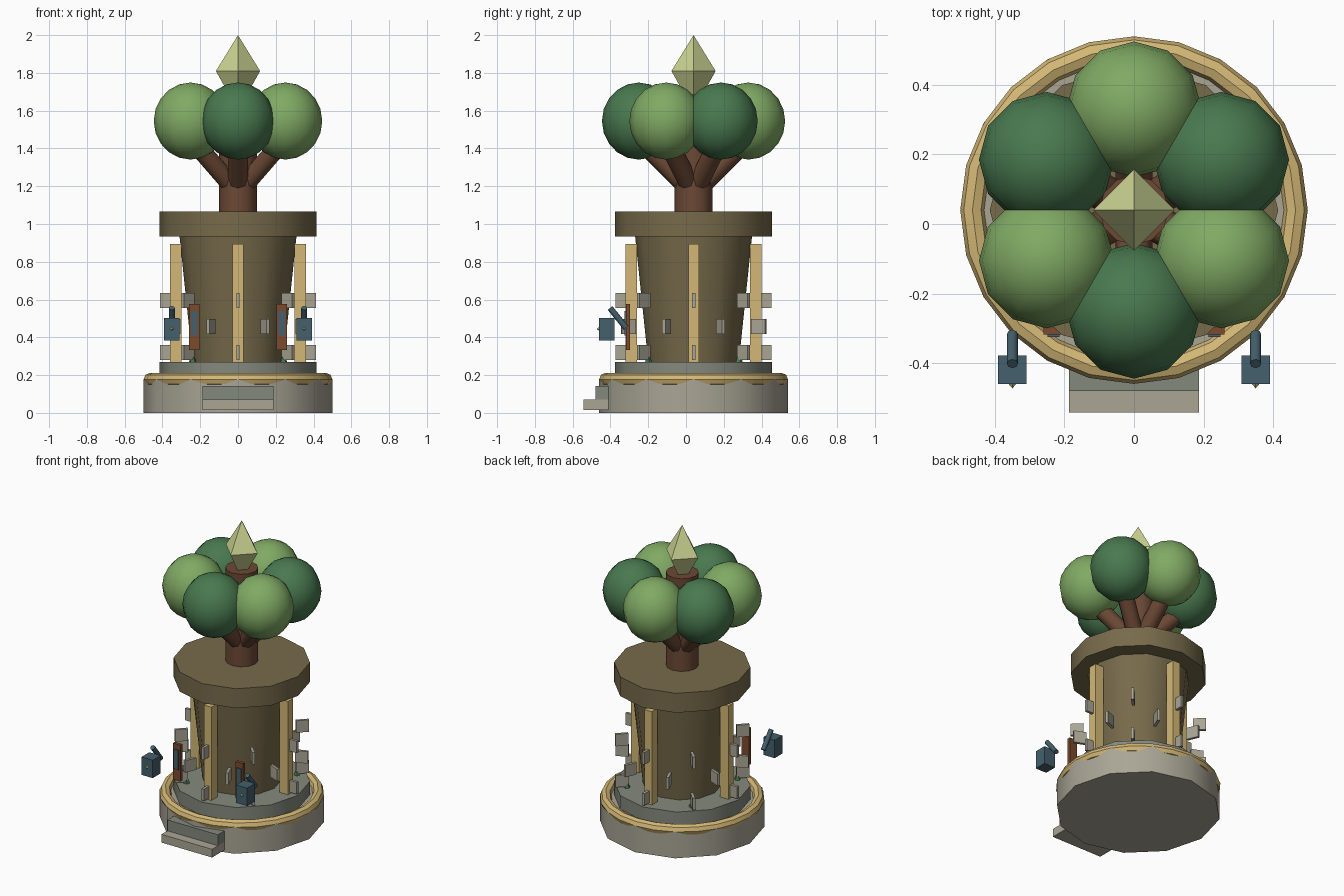
import bpy
from math import cos, sin, radians
from mathutils import Vector

if "Cube" in bpy.data.objects:
    bpy.data.objects.remove(bpy.data.objects["Cube"])

CY = 0.04  # y of the tower axis


def material(name, hexcode):
    rgb = [int(hexcode[i:i + 2], 16) / 255 for i in (0, 2, 4)]
    m = bpy.data.materials.new(name)
    m.diffuse_color = [c ** 2.2 for c in rgb] + [1]
    m.use_nodes = True
    m.node_tree.nodes["Principled BSDF"].inputs["Base Color"].default_value = m.diffuse_color
    return m


STONE = material("pale_stone", "A8A494")
FLOOR = material("floor_stone", "83887C")
BARK = material("olive_wood", "766A4C")
TRUNK = material("brown_bark", "6B4A38")
TAN = material("tan_wood", "D2B675")
FRAME = material("frame_wood", "7A4C30")
SLATE = material("slate_metal", "46606C")
LEAF_D = material("dark_leaf", "4A7850")
LEAF_L = material("light_leaf", "7FA864")
GEM = material("gem", "CBD492")


def finish(name, mat, smooth=True):
    o = bpy.context.object
    o.name = name
    o.data.materials.append(mat)
    if smooth:
        bpy.ops.object.shade_smooth_by_angle(angle=radians(40))
    return o


def cone(name, mat, r1, r2, z0, z1, n=12, x=0, y=CY, smooth=True):
    bpy.ops.mesh.primitive_cone_add(vertices=n, radius1=r1, radius2=r2, depth=z1 - z0,
                                    location=(x, y, (z0 + z1) / 2))
    return finish(name, mat, smooth)


def rod(name, mat, a, b, r, n=8):
    a, b = Vector(a), Vector(b)
    bpy.ops.mesh.primitive_cylinder_add(vertices=n, radius=r, depth=(b - a).length, location=(a + b) / 2,
                                        rotation=(b - a).to_track_quat('Z', 'Y').to_euler())
    return finish(name, mat, n > 4) if n != 8 else smooth_rod(name, mat)


def smooth_rod(name, mat):
    o = finish(name, mat, False)
    bpy.ops.object.shade_smooth_by_angle(angle=radians(50))
    return o


def box(name, mat, loc, size, turn=0):
    bpy.ops.mesh.primitive_cube_add(size=1, location=loc, rotation=(0, 0, radians(turn)))
    bpy.context.object.scale = size
    return finish(name, mat, False)


def polar(r, deg, z):
    return (r * cos(radians(deg)), CY + r * sin(radians(deg)), z)


# Plinth, floor and rope rim
cone("plinth", STONE, 0.5, 0.5, 0, 0.18)
cone("floor_disc", FLOOR, 0.415, 0.415, 0.17, 0.27)
bpy.ops.mesh.primitive_torus_add(major_radius=0.465, minor_radius=0.035, major_segments=24,
                                 minor_segments=8, location=(0, CY, 0.177))
finish("rope_rim", TAN)
bpy.ops.object.shade_smooth_by_angle(angle=radians(60))

# Front steps
box("lower_step", STONE, (0, -0.47, 0.043), (0.375, 0.145, 0.055))
box("upper_step", FLOOR, (0, -0.43, 0.107), (0.375, 0.1, 0.073))

# Flared tower and its cap
cone("tower", BARK, 0.24, 0.31, 0.27, 0.94)
cone("tower_cap", BARK, 0.415, 0.415, 0.935, 1.065)

# Four posts
for a in range(0, 360, 90):
    box("post", TAN, polar(0.33, a, 0.582), (0.062, 0.056, 0.625), a)

# Three staggered rows of radial stone slabs
for row, z in enumerate((0.32, 0.457, 0.595)):
    for i in range(8):
        a = i * 45 + (22.5 if row == 1 else 0)
        box("stone_slab", STONE, polar(0.373, a, z), (0.08, 0.018, 0.08), a)

# Grass tufts
for i in range(8):
    x, y, _ = polar(0.34, i * 45, 0)
    cone("grass_tuft", LEAF_D, 0.02, 0, 0.27, 0.325, 5, x, y, False)

# Window panels and lanterns on both sides of the front
for s in (-1, 1):
    box("window_frame", FRAME, (s * 0.232, -0.307, 0.455), (0.056, 0.022, 0.243))
    box("window_pane", SLATE, (s * 0.232, -0.314, 0.475), (0.034, 0.022, 0.13))
    box("lantern", SLATE, (s * 0.35, -0.42, 0.443), (0.082, 0.082, 0.12))
    rod("lantern_arm", SLATE, (s * 0.35, -0.317, 0.45), (s * 0.35, -0.402, 0.555), 0.016)
    bpy.ops.mesh.primitive_cone_add(vertices=4, radius1=0.012, depth=0.014, rotation=(radians(90), 0, 0),
                                    location=(s * 0.35, -0.466, 0.445))
    finish("lantern_stud", GEM, False)

# Tree trunk, branches and leaf balls
cone("tree_trunk", TRUNK, 0.1, 0.1, 1.06, 1.685)
for i in range(6):
    a = 30 + 60 * i
    rod("branch", TRUNK, polar(0.05, a, 1.215), polar(0.3, a, 1.465), 0.053)
    bpy.ops.mesh.primitive_uv_sphere_add(segments=12, ring_count=10, radius=1, location=polar(0.29, a, 1.545))
    bpy.context.object.scale = (0.195, 0.195, 0.204)
    finish("leaf_ball", LEAF_L if i % 2 else LEAF_D)

# Gem on top
cone("gem_top", GEM, 0.117, 0, 1.81, 2.0, 4, smooth=False)
cone("gem_bottom", GEM, 0, 0.117, 1.6, 1.81, 4, smooth=False)
